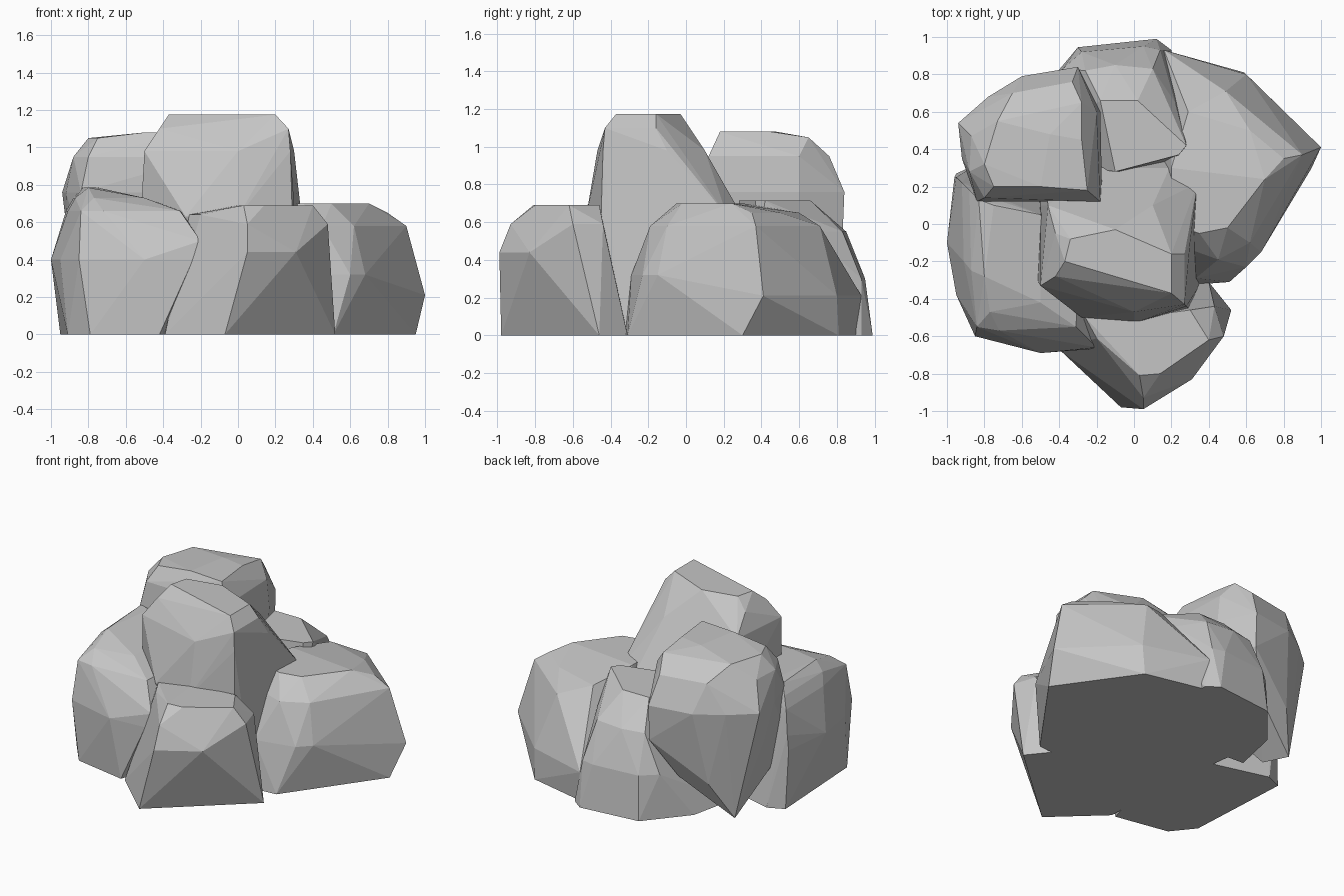
import bpy
import bmesh
import math

# Remove the default object only
start_cube = bpy.data.objects.get("Cube")
if start_cube is not None:
    bpy.data.objects.remove(start_cube, do_unlink=True)

# One plain stone colour
stone = bpy.data.materials.new("stone_grey")
stone.use_nodes = True
stone_colour = (.56, .56, .56, 1)
stone.diffuse_color = stone_colour
stone.node_tree.nodes["Principled BSDF"].inputs["Base Color"].default_value = stone_colour


def build_rock(name, **sections):
    """Wrap a faceted hull around horizontal sections, each a height and an outline."""
    bm = bmesh.new()
    for height, outline in sections.values():
        for x, y in outline:
            bm.verts.new((x, y, height))

    # Convex skin around every section
    hull = bmesh.ops.convex_hull(bm, input=bm.verts[:])
    spare = {item for item in hull["geom_interior"] + hull["geom_unused"]
             if isinstance(item, bmesh.types.BMVert)}
    bmesh.ops.delete(bm, geom=list(spare), context="VERTS")

    # Merge nearly flat neighbours into broad chiselled planes
    bmesh.ops.dissolve_limit(bm, angle_limit=math.radians(4),
                             verts=bm.verts[:], edges=bm.edges[:])
    bmesh.ops.recalc_face_normals(bm, faces=bm.faces[:])

    mesh = bpy.data.meshes.new(name)
    bm.to_mesh(mesh)
    bm.free()
    mesh.materials.append(stone)
    rock = bpy.data.objects.new(name, mesh)
    bpy.context.collection.objects.link(rock)
    return rock


# Small wedge at the front
build_rock(
    "front_rock",
    foot=(0, [(-.07, -.98), (.52, -.46), (.4, -.31), (-.39, -.68), (-.4, -.3)]),
    waist=(.44, [(.05, -.99), (.31, -.83)]),
    shoulder=(.59, [(.05, -.93), (.48, -.6), (.43, -.44)]),
    collar=(.64, [(-.2, -.61), (-.26, -.5)]),
    crown=(.69, [(.03, -.81), (.14, -.8), (.4, -.62), (.3, -.46), (0, -.5)]),
)

# Broad rock on the front side, leaning back
build_rock(
    "side_rock",
    foot=(0, [(-.79, -.61), (-.91, -.46), (-.95, .27), (-.84, .32), (-.42, -.68),
              (-.3, -.3), (-.4, .2)]),
    waist=(.4, [(-.85, -.6), (-.5, -.69), (-.24, -.67), (-1, -.1), (-.95, -.38), (-.96, .25)]),
    shoulder=(.5, [(-.2, -.66), (-.97, -.1), (-.95, .25), (-.88, -.5)]),
    collar=(.66, [(-.84, -.55), (-.72, -.57), (-.31, -.55), (-.92, .22), (-.91, -.2), (-.3, -.3)]),
    top=(.73, [(-.87, -.25), (-.88, .18), (-.77, -.47), (-.5, -.42), (-.5, .05)]),
    crown=(.785, [(-.8, -.28), (-.83, .13), (-.75, .1)]),
)

# Tall rock standing in the middle of the pile
build_rock(
    "middle_rock",
    foot=(0, [(-.4, -.3), (.35, -.33), (.2, .5), (-.5, .5)]),
    belly=(.63, [(-.52, -.3), (-.28, -.5), (0, -.53), (.29, -.45), (.34, .22),
                 (.19, .3), (-.2, .3), (-.5, .1)]),
    shoulder=(.98, [(-.5, -.33), (0, -.47), (.28, -.44), (.3, -.1), (-.46, .1), (.1, .1)]),
    collar=(1.1, [(-.42, -.28), (.27, -.43), (.27, -.16), (-.42, -.05)]),
    crown=(1.175, [(-.37, -.2), (.2, -.37), (.2, -.16), (-.1, -.03), (-.34, -.08)]),
)

# Rounded boulder that overhangs at the back
build_rock(
    "overhanging_rock",
    foot=(.01, [(-.78, .58), (-.7, .42)]),
    underside=(.26, [(-.84, .5), (-.66, .7), (-.44, .71), (-.84, .28), (-.4, .3)]),
    belly=(.52, [(-.91, .45), (-.3, .83), (-.2, .6), (-.2, .16), (-.85, .16)]),
    waist=(.76, [(-.94, .54), (-.78, .68), (-.6, .79), (-.3, .84), (-.18, .6),
                 (-.17, .12), (-.84, .12), (-.92, .35)]),
    shoulder=(.95, [(-.88, .28), (-.87, .47), (-.65, .7), (-.33, .76), (-.2, .6),
                    (-.18, .12), (-.8, .14)]),
    collar=(1.05, [(-.8, .32), (-.73, .55), (-.28, .65), (-.75, .2)]),
    crown=(1.08, [(-.25, .18), (-.5, .2), (-.45, .48), (-.28, .45)]),
)

# Low rock closing the back
build_rock(
    "back_rock",
    foot=(0, [(-.3, .945), (.12, .99), (-.53, .67), (.2, .93), (.2, .3), (-.6, .35)]),
    waist=(.3, [(-.28, .92), (.05, .95), (.14, .93), (-.38, .83)]),
    shoulder=(.55, [(-.26, .82), (-.1, .85), (.1, .83), (.22, .65)]),
    crown=(.715, [(-.18, .66), (.02, .66), (.18, .5), (.28, .42), (.24, .37), (-.1, .28)]),
)

# Wide flat-topped rock with a pointed flank
build_rock(
    "flank_rock",
    foot=(0, [(.51, -.31), (.25, -.33), (.95, .3), (.59, .81), (.2, .9), (0, 0)]),
    tip=(.21, [(1, .41), (.6, .8), (.16, .93)]),
    waist=(.32, [(.33, -.29), (.6, -.23), (.68, -.15)]),
    shoulder=(.58, [(.45, -.19), (.62, -.1), (.9, .37), (.49, .71), (.2, -.1)]),
    collar=(.65, [(.62, .5), (.8, .35), (.29, .6)]),
    crown=(.7, [(.35, -.05), (.5, -.02), (.7, .24), (.4, .3), (.2, .3), (.2, 0)]),
)
